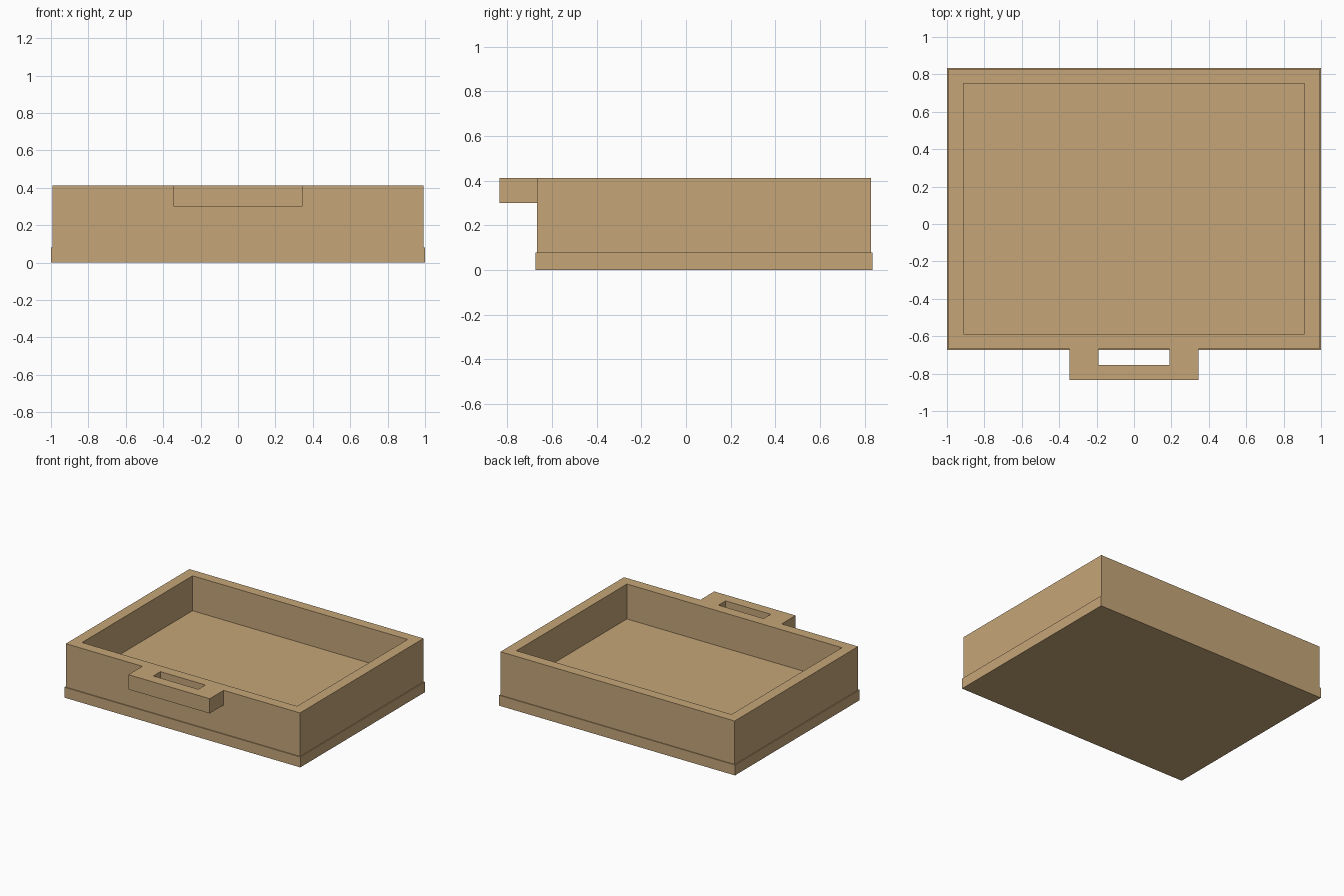
import bpy, bmesh
from mathutils import Vector

if "Cube" in bpy.data.objects:
    bpy.data.objects.remove(bpy.data.objects["Cube"])


def prism(name, points, z0, z1):
    """Vertical prism from a counter-clockwise outline."""
    bm = bmesh.new()
    face = bm.faces.new([bm.verts.new((x, y, z0)) for x, y in points])
    top = bmesh.ops.extrude_face_region(bm, geom=[face])["geom"]
    verts = [v for v in top if isinstance(v, bmesh.types.BMVert)]
    bmesh.ops.translate(bm, verts=verts, vec=Vector((0, 0, z1 - z0)))
    bmesh.ops.recalc_face_normals(bm, faces=bm.faces)
    mesh = bpy.data.meshes.new(name)
    bm.to_mesh(mesh)
    bm.free()
    obj = bpy.data.objects.new(name, mesh)
    bpy.context.collection.objects.link(obj)
    return obj


def box(name, x, y0, y1, z0, z1):
    """Box centred on x = 0 with half width x."""
    return prism(name, [(-x, y0), (x, y0), (x, y1), (-x, y1)], z0, z1)


def cut(target, cutter):
    cutter.hide_render = True
    cutter.hide_viewport = True
    mod = target.modifiers.new(cutter.name, "BOOLEAN")
    mod.operation = "DIFFERENCE"
    mod.solver = "EXACT"
    mod.object = cutter


wood = bpy.data.materials.new("wood")
wood.diffuse_color = (0.56, 0.38, 0.19, 1)
wood.use_nodes = True
wood.node_tree.nodes["Principled BSDF"].inputs["Base Color"].default_value = wood.diffuse_color

BASE, TOP, FRONT, BACK = 0.08, 0.413, -0.667, 0.829

# Base plate, slightly wider than the walls
base = box("base_plate", 1.0, -0.674, 0.835, 0, BASE)

# Walls and handle as one T-shaped block
w, h = 0.993, 0.345
tray = prism("tray_with_handle", [
    (-w, FRONT), (-h, FRONT), (-h, -0.835), (h, -0.835),
    (h, FRONT), (w, FRONT), (w, BACK), (-w, BACK)], BASE, TOP)

# Tray cavity, space below the handle, grip slot
cut(tray, box("cavity_cutter", 0.912, -0.587, 0.752, 0.145, 0.6))
cut(tray, box("under_handle_cutter", 0.5, -1.0, FRONT, -0.1, 0.30))
cut(tray, box("grip_slot_cutter", 0.191, -0.753, FRONT, 0.2, 0.6))

for part in (base, tray):
    part.data.materials.append(wood)
